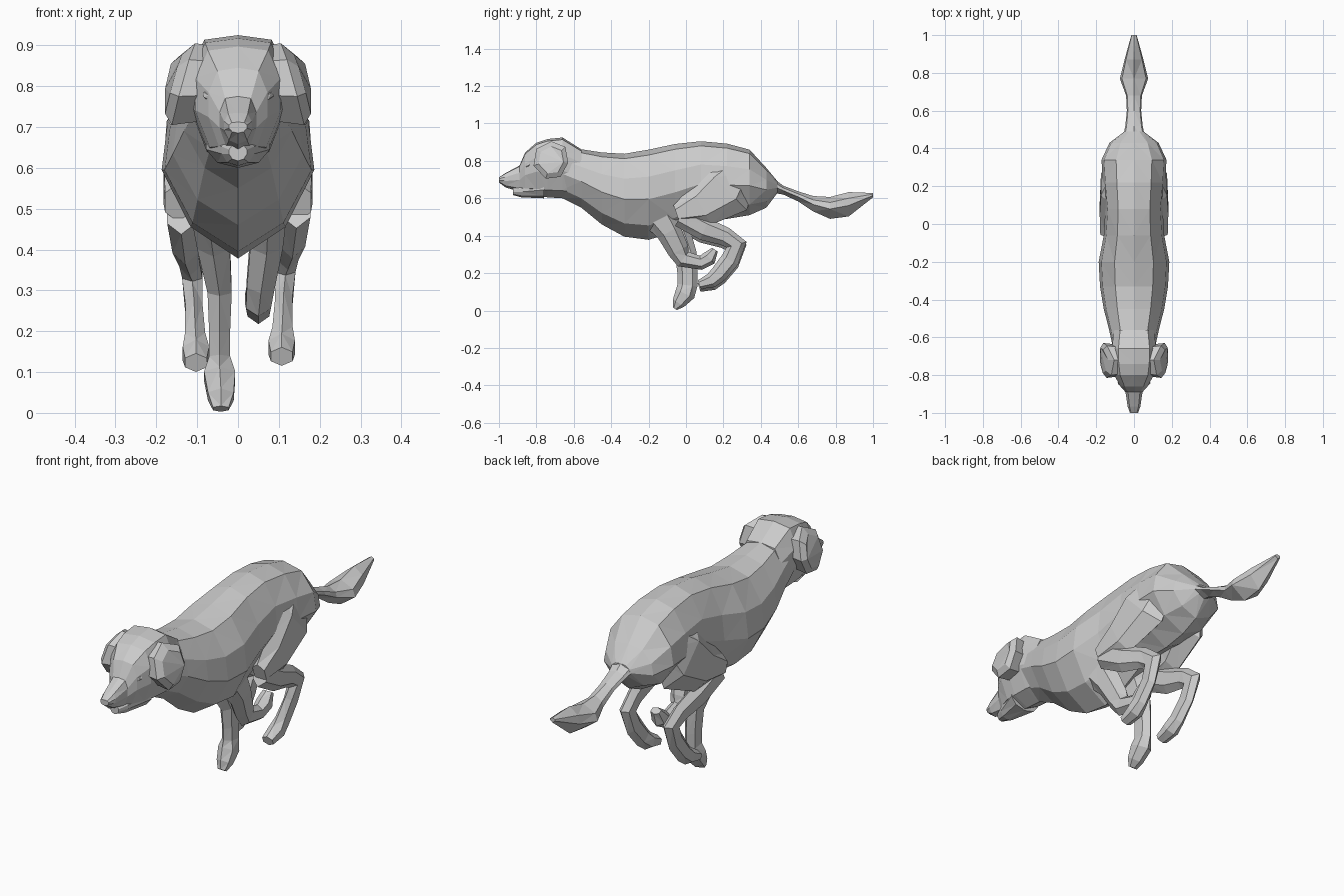
import bpy, bmesh, math
from mathutils import Vector

cube = bpy.data.objects.get("Cube")
if cube:
    bpy.data.objects.remove(cube)

fur = bpy.data.materials.new("grey_fur")
fur.use_nodes = True
GREY = (0.6, 0.6, 0.6, 1)
fur.diffuse_color = GREY
fur.node_tree.nodes["Principled BSDF"].inputs["Base Color"].default_value = GREY

X = Vector((1, 0, 0))


def finish(name, bm):
    """Triangulate into flat facets and make the object."""
    bmesh.ops.recalc_face_normals(bm, faces=bm.faces)
    bmesh.ops.triangulate(bm, faces=bm.faces)
    mesh = bpy.data.meshes.new(name)
    bm.to_mesh(mesh)
    bm.free()
    mesh.materials.append(fur)
    obj = bpy.data.objects.new(name, mesh)
    bpy.context.collection.objects.link(obj)
    return obj


def skin(name, rings):
    """Bridge equal rings of points and cap both ends."""
    bm = bmesh.new()
    loops = [[bm.verts.new(p) for p in ring] for ring in rings]
    for a, b in zip(loops, loops[1:]):
        for i in range(len(a)):
            j = (i + 1) % len(a)
            bm.faces.new((a[i], a[j], b[j], b[i]))
    bm.faces.new(loops[0])
    bm.faces.new(loops[-1])
    return finish(name, bm)


def upright_loft(name, half, sections):
    """Sections are (y, bottom, top, half width) with a mirrored half profile."""
    profile = half + [(-u, v) for u, v in reversed(half[1:-1])]
    skin(name, [[(u * w, y, (lo + hi) / 2 + v * (hi - lo) / 2) for u, v in profile]
                for y, lo, hi, w in sections])


def limb(name, sections, side=1, shift=(0, 0, 0), sides=6):
    """Sections are (x, y, z, half width, half depth) across the limb's path."""
    pts = [Vector((side * s[0], s[1], s[2])) + Vector(shift) for s in sections]
    dirs = [(b - a).normalized() for a, b in zip(pts, pts[1:])]
    rings = []
    for i, (p, s) in enumerate(zip(pts, sections)):
        t = dirs[max(i - 1, 0)] + dirs[min(i, len(dirs) - 1)]
        normal = X.cross(t).normalized()
        angles = [math.tau * (k + 0.5) / sides for k in range(sides)]
        rings.append([p + X * s[3] * 1.1 * math.cos(a) + normal * s[4] * math.sin(a)
                      for a in angles])
    skin(name, rings)


# Torso and neck
torso_half = [(0, 1), (.55, .88), (.92, .4), (1, -.1), (.62, -.68), (0, -1)]
upright_loft("torso", torso_half, [
    (-.66, .60, .89, .11), (-.56, .55, .862, .132), (-.45, .46, .845, .16),
    (-.33, .395, .838, .18), (-.20, .378, .86, .187), (-.06, .42, .89, .16),
    (.08, .49, .905, .152), (.22, .49, .892, .165), (.34, .51, .86, .172),
    (.43, .55, .762, .13), (.49, .63, .69, .05)])

# Head with tapering muzzle, and the lower jaw
head_half = [(0, 1), (.7, .93), (1, .45), (1, -.1), (.65, -.75), (0, -1)]
upright_loft("head", head_half, [
    (-1.0, .685, .712, .022), (-.965, .658, .735, .034), (-.89, .635, .775, .045),
    (-.86, .625, .845, .072), (-.80, .615, .897, .105), (-.74, .605, .917, .115),
    (-.66, .60, .925, .118), (-.56, .60, .862, .105)])
upright_loft("lower_jaw", head_half, [
    (-.925, .617, .655, .022), (-.88, .605, .67, .04), (-.76, .60, .70, .078)])

# Tail with a bushy end
diamond = [(0, 1), (.85, .5), (1, -.1), (0, -1)]
upright_loft("tail", diamond, [
    (.43, .635, .735, .065), (.52, .62, .667, .046), (.60, .583, .637, .038),
    (.68, .53, .612, .042), (.77, .49, .607, .075), (.87, .503, .633, .05),
    (1.0, .605, .628, .014)])

# Drooping ears rooted in the skull, and eyes
ear_rim = [(.105, -.72, .905), (.142, -.645, .875), (.162, -.63, .79), (.163, -.67, .715),
           (.162, -.75, .705), (.145, -.815, .775), (.12, -.80, .865)]
for side, label in ((1, "left"), (-1, "right")):
    rim = [Vector(p) for p in ear_rim]
    mid = sum(rim, Vector()) / len(rim)
    rings = []
    for scale, shift in ((.92, -.06), (1, 0), (.72, .022)):
        ring = [mid + (p - mid) * scale + X * shift for p in rim]
        rings.append([(side * p.x, p.y, p.z) for p in ring])
    skin(label + "_ear", rings)

    bm = bmesh.new()
    bmesh.ops.create_icosphere(bm, subdivisions=1, radius=.016)
    eye = finish(label + "_eye", bm)
    eye.scale = (1.3, .6, .7)
    eye.rotation_euler = (0, -side * .4, side * .7)
    eye.location = (side * .072, -.848, .775)

# Front legs: right one reaching the ground, left one folded back
limb("right_front_leg", [
    (-.075, -.15, .55, .05, .10), (-.06, -.05, .42, .042, .075),
    (-.045, 0, .30, .031, .058), (-.045, .008, .20, .027, .054),
    (-.045, .008, .135, .027, .053), (-.045, -.005, .09, .040, .054),
    (-.042, -.04, .04, .033, .036), (-.042, -.06, .01, .02, .013)])
limb("left_front_leg", [
    (.075, -.17, .54, .05, .10), (.07, -.09, .42, .042, .068),
    (.056, -.04, .32, .036, .058), (.05, -.015, .275, .032, .048),
    (.05, .08, .255, .028, .038), (.05, .125, .28, .034, .04),
    (.05, .155, .325, .024, .018)])

# Hind legs: broad thigh, then shin, hock and paw tucked forward
thigh = [(.08, .29, .76, .05, .10), (.112, .21, .655, .066, .165),
         (.138, .08, .56, .046, .115), (.147, -.05, .515, .033, .05)]
shank = [(.143, -.03, .505, .036, .06), (.133, .10, .435, .033, .062),
         (.122, .21, .395, .027, .05), (.116, .27, .352, .026, .056),
         (.112, .235, .27, .022, .05), (.109, .175, .195, .026, .046),
         (.107, .135, .16, .034, .04), (.107, .07, .138, .028, .024)]
for side, label, shift in ((1, "left", (0, 0, 0)), (-1, "right", (.004, 0, -.015))):
    limb(label + "_thigh", thigh, side)
    limb(label + "_hind_leg", shank, side, shift)
